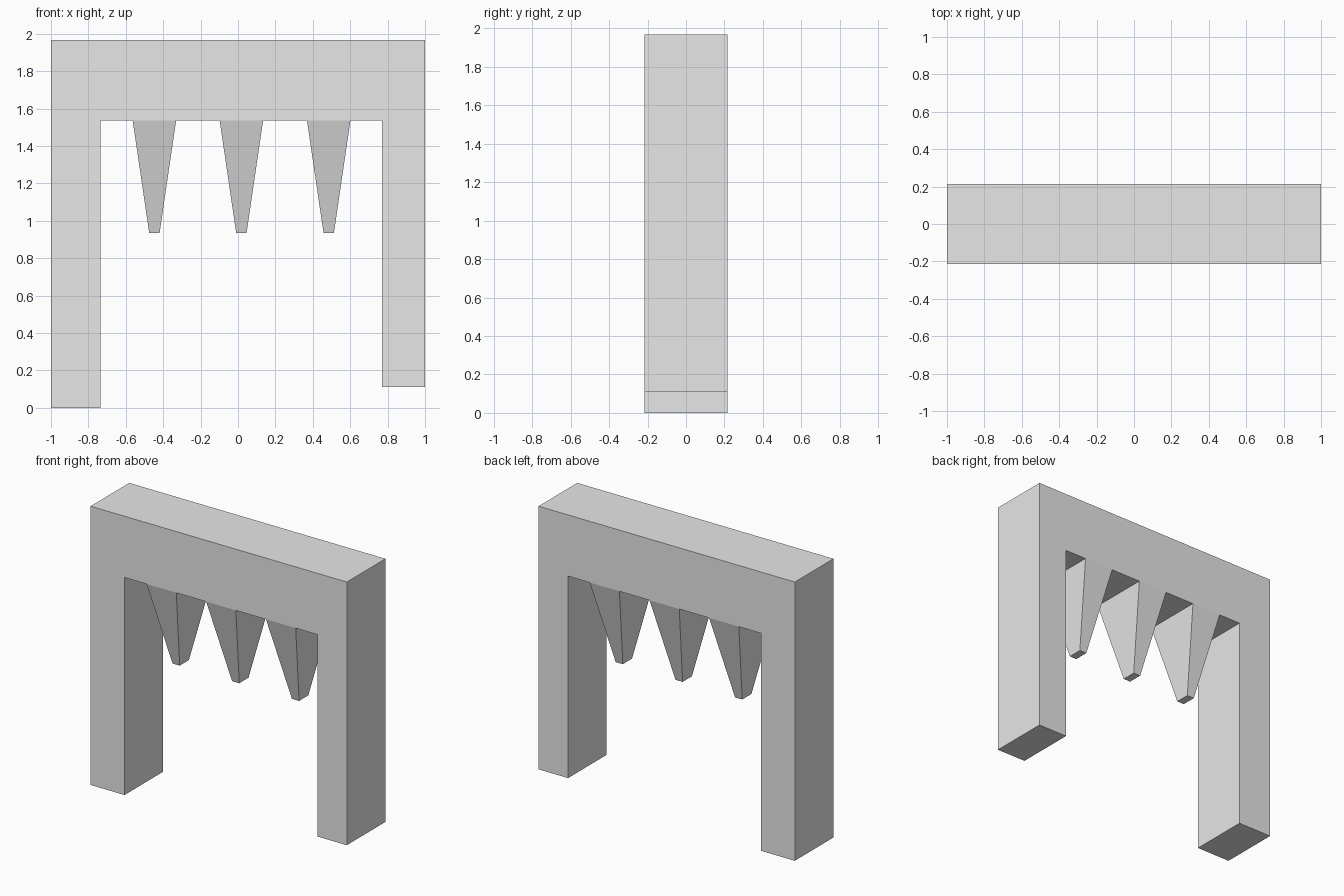
import bpy
import bmesh
from mathutils import Vector

cube = bpy.data.objects.get("Cube")
if cube:
    bpy.data.objects.remove(cube, do_unlink=True)

HALF_DEPTH = 0.215
BEAM_BOTTOM = 1.535
TOP = 1.967

grey = bpy.data.materials.new("light_grey")
grey.use_nodes = True
grey.diffuse_color = (0.8, 0.8, 0.8, 1)
grey.node_tree.nodes["Principled BSDF"].inputs["Base Color"].default_value = (0.8, 0.8, 0.8, 1)


def add_object(name, bm):
    bmesh.ops.recalc_face_normals(bm, faces=bm.faces)
    mesh = bpy.data.meshes.new(name)
    bm.to_mesh(mesh)
    bm.free()
    mesh.materials.append(grey)
    obj = bpy.data.objects.new(name, mesh)
    bpy.context.collection.objects.link(obj)
    return obj


# Arch: one profile with legs of unequal length, extruded through its depth
profile = [(-1, 0), (-0.735, 0), (-0.735, BEAM_BOTTOM), (0.77, BEAM_BOTTOM),
           (0.77, 0.11), (1, 0.11), (1, TOP), (-1, TOP)]
bm = bmesh.new()
face = bm.faces.new([bm.verts.new((x, -HALF_DEPTH, z)) for x, z in profile])
result = bmesh.ops.extrude_face_region(bm, geom=[face], use_keep_orig=True)
moved = [g for g in result["geom"] if isinstance(g, bmesh.types.BMVert)]
bmesh.ops.translate(bm, verts=moved, vec=Vector((0, 2 * HALF_DEPTH, 0)))
add_object("arch", bm)


# Hanging spikes: boxes tapered to a small blunt tip
def add_spike(name, x, half_width=0.116, tip_z=0.935, taper=0.24):
    bm = bmesh.new()
    bmesh.ops.create_cube(bm, size=2)
    for v in bm.verts:
        scale = 1 if v.co.z > 0 else taper
        z = BEAM_BOTTOM if v.co.z > 0 else tip_z
        v.co = (x + v.co.x * half_width * scale, v.co.y * HALF_DEPTH * scale, z)
    add_object(name, bm)


for name, x in (("right", -0.447), ("middle", 0.018), ("left", 0.485)):
    add_spike(name + "_spike", x)
